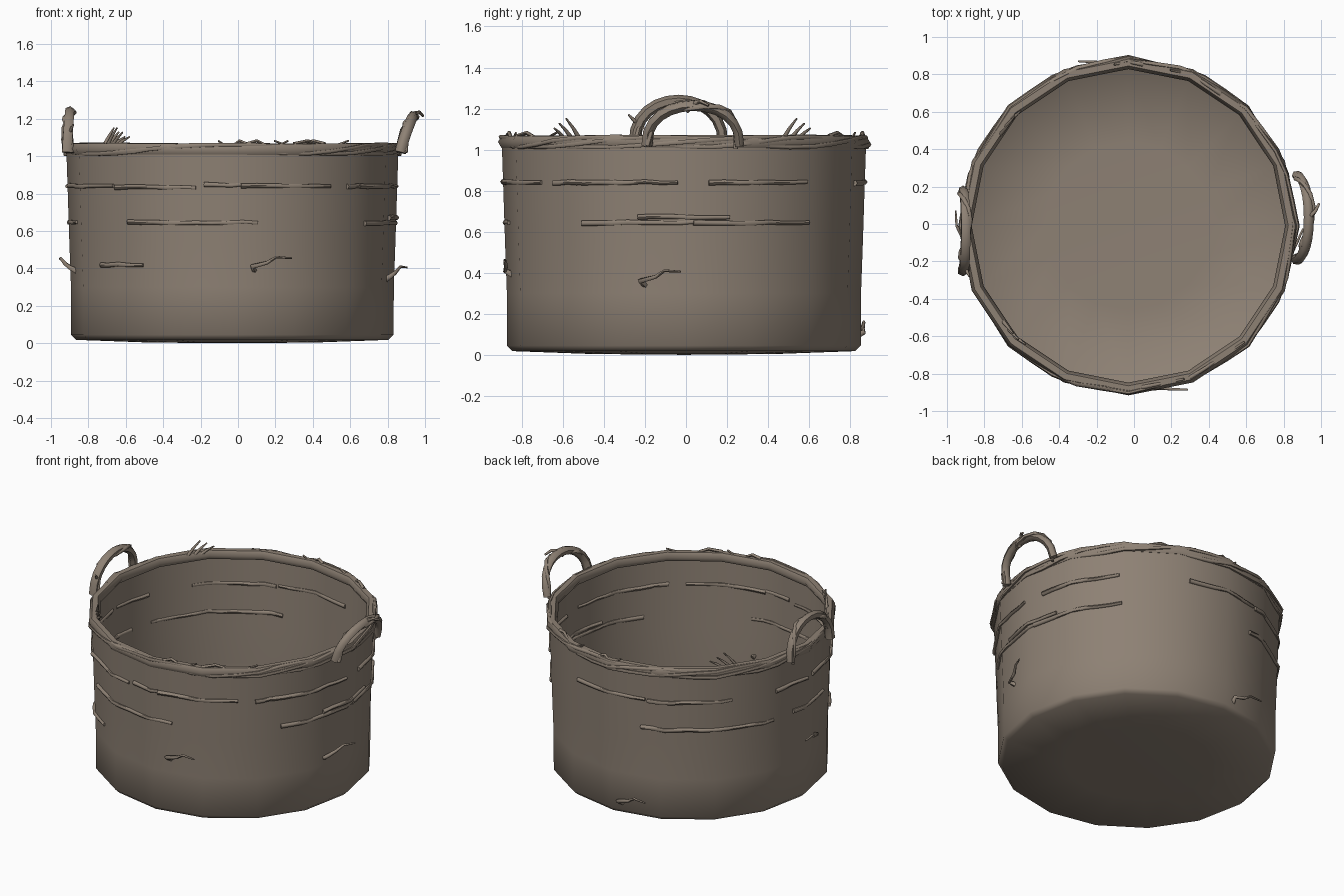
import bpy, bmesh, math, random
from math import sin, cos, radians, pi

if "Cube" in bpy.data.objects:
    bpy.data.objects.remove(bpy.data.objects["Cube"])

random.seed(4)
CX, CY, N = -0.03, -0.01, 16
mat = bpy.data.materials.new("weathered wicker brown")
mat.diffuse_color = (0.27, 0.22, 0.175, 1)
mat.use_nodes = True
mat.node_tree.nodes["Principled BSDF"].inputs["Base Color"].default_value = mat.diffuse_color

# (radius, height) of the basket wall
PROFILE = [(0.45, 0.004), (0.835, 0.018), (0.862, 0.045), (0.863, 0.3),
           (0.872, 0.55), (0.88, 0.8), (0.888, 1.04)]


def wall(az, z, out=0.0):
    """Point on the faceted wall at an azimuth in degrees."""
    pr = PROFILE[2:]
    r = pr[-1][0]
    for (r0, z0), (r1, z1) in zip(pr, pr[1:]):
        if z0 <= z <= z1:
            r = r0 + (r1 - r0) * (z - z0) / (z1 - z0)
    step = 360 / N
    r = r * cos(pi / N) / cos(radians((az % step) - step / 2)) + out
    return (CX + r * cos(radians(az)), CY + r * sin(radians(az)), z)


def finish(ob, angle=60):
    bpy.ops.object.select_all(action='DESELECT')
    ob.select_set(True)
    bpy.context.view_layer.objects.active = ob
    bpy.ops.object.shade_smooth_by_angle(angle=radians(angle))


def tubes(name, paths, closed=False):
    """Mesh tubes from (points, radius, tip scale)."""
    cu = bpy.data.curves.new(name, 'CURVE')
    cu.dimensions = '3D'
    cu.bevel_depth = 1.0
    cu.bevel_resolution = 1
    cu.use_fill_caps = True
    for pts, rad, tip in paths:
        sp = cu.splines.new('POLY')
        sp.points.add(len(pts) - 1)
        sp.use_cyclic_u = closed
        for i, p in enumerate(pts):
            sp.points[i].co = (*p, 1)
            sp.points[i].radius = rad * (1 + (tip - 1) * i / (len(pts) - 1))
    tmp = bpy.data.objects.new(name + "_path", cu)
    bpy.context.collection.objects.link(tmp)
    dg = bpy.context.evaluated_depsgraph_get()
    me = bpy.data.meshes.new_from_object(tmp.evaluated_get(dg))
    bpy.data.objects.remove(tmp)
    me.name = name
    me.materials.clear()
    me.materials.append(mat)
    ob = bpy.data.objects.new(name, me)
    bpy.context.collection.objects.link(ob)
    finish(ob)
    return ob


# basket body: open 16-sided shell with a slightly bulging base
bm = bmesh.new()
rings = [[bm.verts.new((CX + r * cos(2 * pi * i / N), CY + r * sin(2 * pi * i / N), z))
          for i in range(N)] for r, z in PROFILE]
c = bm.verts.new((CX, CY, 0))
for i in range(N):
    j = (i + 1) % N
    bm.faces.new((c, rings[0][j], rings[0][i]))
    for a, b in zip(rings, rings[1:]):
        bm.faces.new((a[i], a[j], b[j], b[i]))
me = bpy.data.meshes.new("basket_body")
bm.to_mesh(me)
bm.free()
me.materials.append(mat)
body = bpy.data.objects.new("basket_body", me)
bpy.context.collection.objects.link(body)
finish(body, 80)

# thick rim hoop
rim = [(CX + 0.872 * cos(2 * pi * i / N), CY + 0.872 * sin(2 * pi * i / N),
        1.04 + random.uniform(-0.004, 0.004)) for i in range(N)]
tubes("rim_hoop", [(rim, 0.034, 1)], True)

# thin twigs wound round the rim
wound = []
for k in range(3):
    pts = []
    for i in range(40):
        az = i * 9
        ph = radians(az * (3 + k)) + k * 2.1
        pts.append(wall(az, 1.037 + 0.025 * sin(ph), 0.004 + 0.012 * cos(ph)))
    wound.append((pts, 0.012, 0.9))
tubes("rim_windings", wound, True)

# woven strands showing on the wall: (start azimuth, end azimuth, height)
strands = [(184, 224, 0.84), (225, 257, 0.835), (260, 273, 0.845), (273, 307, 0.84),
           (314, 326, 0.84), (321, 358, 0.84), (8, 43, 0.84), (72, 106, 0.84),
           (107, 142, 0.835), (162, 180, 0.84),
           (230, 279, 0.645), (325, 364, 0.645), (3, 44, 0.645), (104, 161, 0.645),
           (345, 375, 0.672), (215, 236, 0.42), (172, 196, 0.645)]
paths = []
for a0, a1, z in strands:
    n = max(4, int((a1 - a0) / 5))
    paths.append(([wall(a0 + (a1 - a0) * i / n, z + random.uniform(-0.004, 0.004), 0.003)
                   for i in range(n + 1)], 0.015, 0.7))
tubes("wall_strands", paths)

# snapped twigs sticking out of the wall: (azimuth, height, direction)
snapped = []
for az, z, s in [(277, 0.41, 1), (346, 0.36, 1), (188, 0.405, -1), (94, 0.11, 1), (314, 0.36, 1)]:
    if az == 314:
        continue
    snapped.append(([wall(az + 1, z - 0.02, -0.01), wall(az, z, 0.025),
                     wall(az + 5 * s, z + 0.02, 0.035), wall(az + 8 * s, z + 0.05, 0.05),
                     wall(az + 13 * s, z + 0.045, 0.07)], 0.016, 0.3))
tubes("snapped_twigs", snapped)

# sprouts standing up from the rim
sprouts = []
for az, s in [(217, 1), (145, -1)]:
    for d, h in [(0, 0.14), (3, 0.11), (6, 0.08)]:
        b = wall(az + s * d, 1.05, -0.03)
        e = wall(az + s * (d + 6), 1.05, -0.04)
        m = [(p + q) / 2 for p, q in zip(b, e)]
        sprouts.append(([b, (m[0], m[1], 1.05 + h * 0.4), (e[0], e[1], 1.04 + h * 0.8)], 0.012, 0.35))
# loose twigs lying along the rim top
for a0, a1 in [(292, 315), (275, 290), (55, 75), (85, 95)]:
    sprouts.append(([wall(a0 + (a1 - a0) * i / 4, 1.065 + 0.018 * sin(i * 1.9), -0.01)
                     for i in range(5)], 0.011, 0.5))
tubes("rim_sprouts", sprouts)


# arched handles, each of a main bow with a thinner twig wound round it
def handle(name, x0, x1, yc, half, top):
    main, wrap = [], []
    for i in range(13):
        t = pi * i / 12
        y, z = yc - half * cos(t), 1.02 + (top - 1.02) * sin(t) ** 0.8
        x = x0 + (x1 - x0) * sin(t)
        main.append((x, y, z))
        wrap.append((x + 0.026 * cos(i * 0.9), y + 0.018 * sin(i * 0.9), z + 0.018 * sin(i * 0.9)))
    tubes(name, [(main, 0.03, 0.85), (wrap, 0.014, 0.8)])


handle("right_handle", 0.868, 0.935, 0.035, 0.225, 1.215)
handle("left_handle", -0.915, -0.90, -0.035, 0.215, 1.24)
tubes("handle_twig_ends", [
    ([(0.93, 0.0, 1.19), (0.95, 0.05, 1.23), (0.97, 0.07, 1.235), (0.99, 0.11, 1.215)], 0.016, 0.4),
    ([(-0.91, -0.21, 1.1), (-0.89, -0.26, 1.15), (-0.88, -0.28, 1.17)], 0.012, 0.4)])
